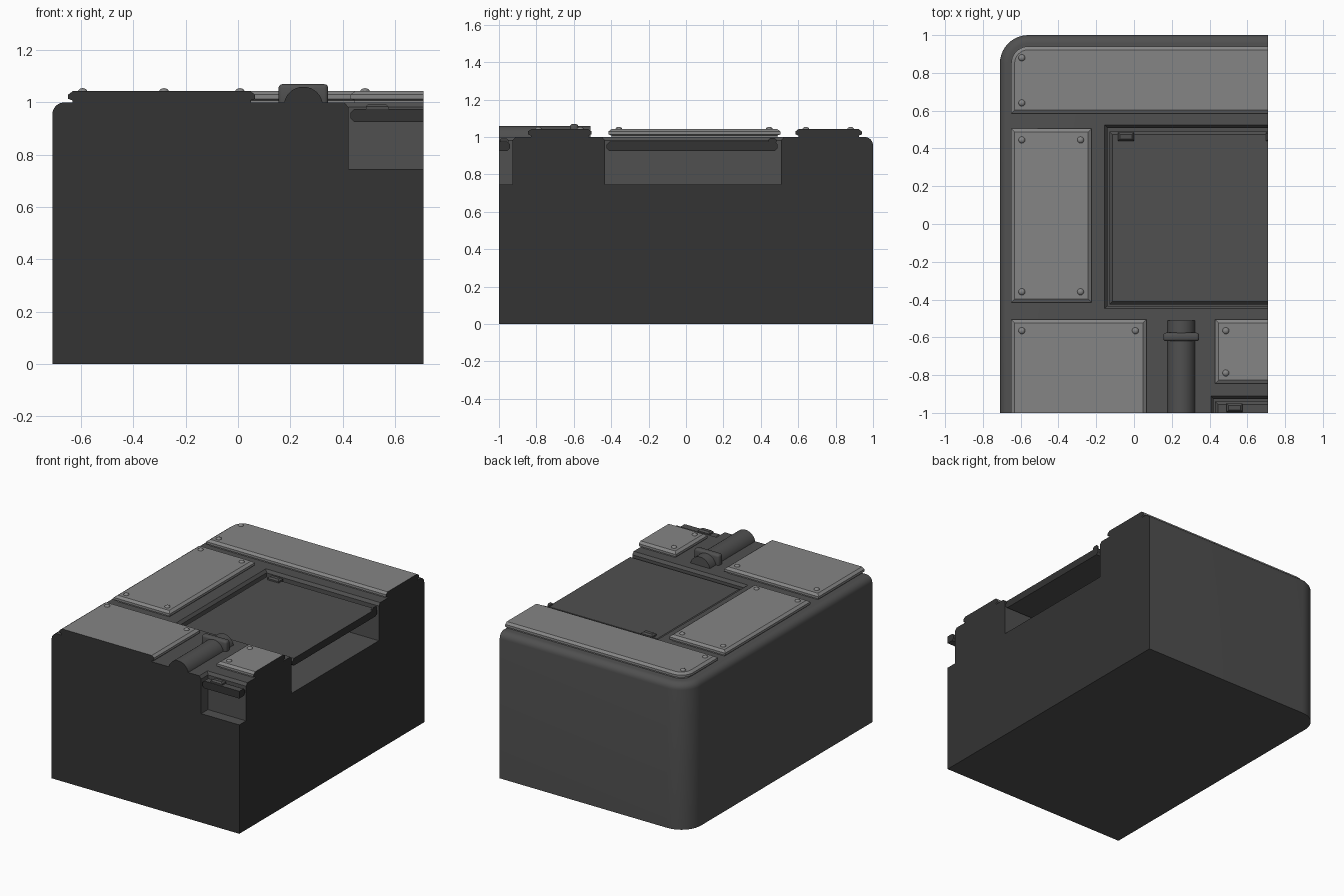
import bpy, bmesh
from math import sin, cos, pi
from mathutils import Vector

old = bpy.data.objects.get("Cube")
if old:
    bpy.data.objects.remove(old, do_unlink=True)


def material(name, value):
    m = bpy.data.materials.new(name)
    m.use_nodes = True
    color = (value, value, value, 1)
    m.diffuse_color = color
    m.node_tree.nodes["Principled BSDF"].inputs["Base Color"].default_value = color
    return m


BODY = material("dark grey", 0.08)
PLATE = material("light grey", 0.235)
CUT = material("charcoal cut face", 0.033)

# Straight cut sides of the block, and how far parts run past them before cutting
RIGHT, FRONT = 0.71, -1.0
PAST_X, PAST_Y = 0.9, -1.2


def finish(name, bm, mat, clip=True):
    """Cut the part on the two straight sides, cap it and shade it."""
    if clip:
        for point, normal in (((RIGHT, 0, 0), (1, 0, 0)), ((0, FRONT, 0), (0, -1, 0))):
            geom = bm.verts[:] + bm.edges[:] + bm.faces[:]
            res = bmesh.ops.bisect_plane(bm, geom=geom, plane_co=point,
                                         plane_no=normal, clear_outer=True)
            edges = [e for e in res["geom_cut"] if isinstance(e, bmesh.types.BMEdge)]
            if edges:
                bmesh.ops.contextual_create(bm, geom=edges)
    bmesh.ops.recalc_face_normals(bm, faces=bm.faces[:])
    for f in bm.faces:
        c = f.calc_center_median()
        on_cut = ((c.x > RIGHT - 1e-4 and f.normal.x > 0.9)
                  or (c.y < FRONT + 1e-4 and f.normal.y < -0.9))
        f.material_index = 1 if clip and on_cut else 0
    me = bpy.data.meshes.new(name)
    bm.to_mesh(me)
    bm.free()
    me.materials.append(mat)
    me.materials.append(CUT)
    ob = bpy.data.objects.new(name, me)
    bpy.context.collection.objects.link(ob)
    return ob


def smooth(ob):
    bpy.ops.object.select_all(action="DESELECT")
    ob.select_set(True)
    bpy.context.view_layer.objects.active = ob
    bpy.ops.object.shade_smooth_by_angle(angle=pi / 6)


def slab(name, x0, x1, y0, y1, levels, mat, radius=0, clip=True):
    """Stack of rectangles given as (height, inset), with one rounded back corner."""
    bm = bmesh.new()
    rings = []
    for z, i in levels:
        pts = [(x0 + i, y0 + i), (x1 - i, y0 + i), (x1 - i, y1 - i)]
        if radius:
            for k in range(11):
                a = pi / 2 + pi / 2 * k / 10
                pts.append((x0 + radius + (radius - i) * cos(a),
                            y1 - radius + (radius - i) * sin(a)))
        else:
            pts.append((x0 + i, y1 - i))
        rings.append([bm.verts.new((x, y, z)) for x, y in pts])
    n = len(rings[0])
    for low, high in zip(rings, rings[1:]):
        for k in range(n):
            bm.faces.new((low[k], low[(k + 1) % n], high[(k + 1) % n], high[k]))
    bm.faces.new(rings[0][::-1])
    bm.faces.new(rings[-1])
    return finish(name, bm, mat, clip)


# Main block with a rounded top rim
rim = 0.045
arc = [(1 - rim + rim * sin(a), rim * (1 - cos(a)))
       for a in (pi / 2 * k / 6 for k in range(7))]
body = slab("body", -0.71, PAST_X, PAST_Y, 1.0, [(0, 0)] + arc, BODY, radius=0.15)

# Sunken pockets with a chamfered lip
pocket_levels = [(0.745, 0.012), (0.982, 0.012), (1.02, -0.02)]
for x0, y0, y1 in ((-0.152, -0.445, 0.52), (0.41, PAST_Y, -0.915)):
    cutter = slab("pocket_cutter", x0, PAST_X, y0, y1, pocket_levels, BODY, clip=False)
    cutter.hide_render = True
    bpy.context.view_layer.objects.active = body
    mod = body.modifiers.new("pocket", "BOOLEAN")
    mod.operation = "DIFFERENCE"
    mod.solver = "EXACT"
    mod.object = cutter
    bpy.ops.object.modifier_apply(modifier=mod.name)
    bpy.data.objects.remove(cutter, do_unlink=True)
smooth(body)

# Floating covers inside the pockets
lid_levels = [(0.925, 0.015), (0.94, 0), (0.96, 0), (0.975, 0.015)]
smooth(slab("large_cover", -0.13, PAST_X, -0.425, 0.49, lid_levels, BODY))
smooth(slab("small_cover", 0.43, PAST_X, PAST_Y, -0.94, lid_levels, BODY))

# Hinge tabs at the back edge of the covers
tab_levels = [(0.97, 0), (0.985, 0), (0.995, 0.01)]
for name, x0, x1, y0 in (("large_cover_tab_right", -0.085, 0.0, 0.44),
                         ("large_cover_tab_left", 0.7, 0.785, 0.44),
                         ("small_cover_tab", 0.49, 0.575, -0.995)):
    slab(name, x0, x1, y0, y0 + 0.045, tab_levels, BODY)

# Raised armour plates
plate_levels = [(0.99, 0.016), (1.008, 0.016), (1.014, 0), (1.03, 0), (1.043, 0.018)]
plates = {
    "back_plate": (-0.65, PAST_X, 0.585, 0.94, 0.09),
    "side_plate": (-0.65, -0.225, -0.415, 0.505, 0),
    "front_plate": (-0.65, 0.065, PAST_Y, -0.505, 0),
    "small_plate": (0.43, PAST_X, -0.845, -0.505, 0),
}
for name, (x0, x1, y0, y1, r) in plates.items():
    slab(name, x0, x1, y0, y1, plate_levels, PLATE, radius=r)
    # Rivets near each visible plate corner
    for x in (x0 + 0.056, x1 - 0.058):
        for y in (y0 + 0.056, y1 - 0.06):
            if x < RIGHT and y > FRONT:
                bm = bmesh.new()
                bmesh.ops.create_uvsphere(bm, u_segments=12, v_segments=8, radius=0.018)
                bmesh.ops.scale(bm, vec=(1, 1, 0.7), verts=bm.verts)
                bmesh.ops.translate(bm, vec=(x, y, 1.042), verts=bm.verts)
                smooth(finish(name + "_rivet", bm, PLATE))

# Half-buried pipe running to the front
pipe_end = -0.51
bm = bmesh.new()
bmesh.ops.create_cone(bm, cap_ends=True, segments=32, radius1=0.075, radius2=0.075,
                      depth=pipe_end - PAST_Y)
for v in bm.verts:
    v.co = Vector((v.co.x + 0.25, v.co.z + (pipe_end + PAST_Y) / 2, v.co.y + 0.985))
smooth(finish("pipe", bm, BODY))

# Clamp over the pipe
bm = bmesh.new()
bmesh.ops.create_cube(bm, size=1)
bmesh.ops.scale(bm, vec=(0.19, 0.045, 0.09), verts=bm.verts)
bmesh.ops.translate(bm, vec=(0.25, -0.598, 1.025), verts=bm.verts)
bmesh.ops.bevel(bm, geom=bm.edges[:], offset=0.015, segments=3, profile=0.5,
                affect="EDGES")
smooth(finish("pipe_clamp", bm, BODY))
